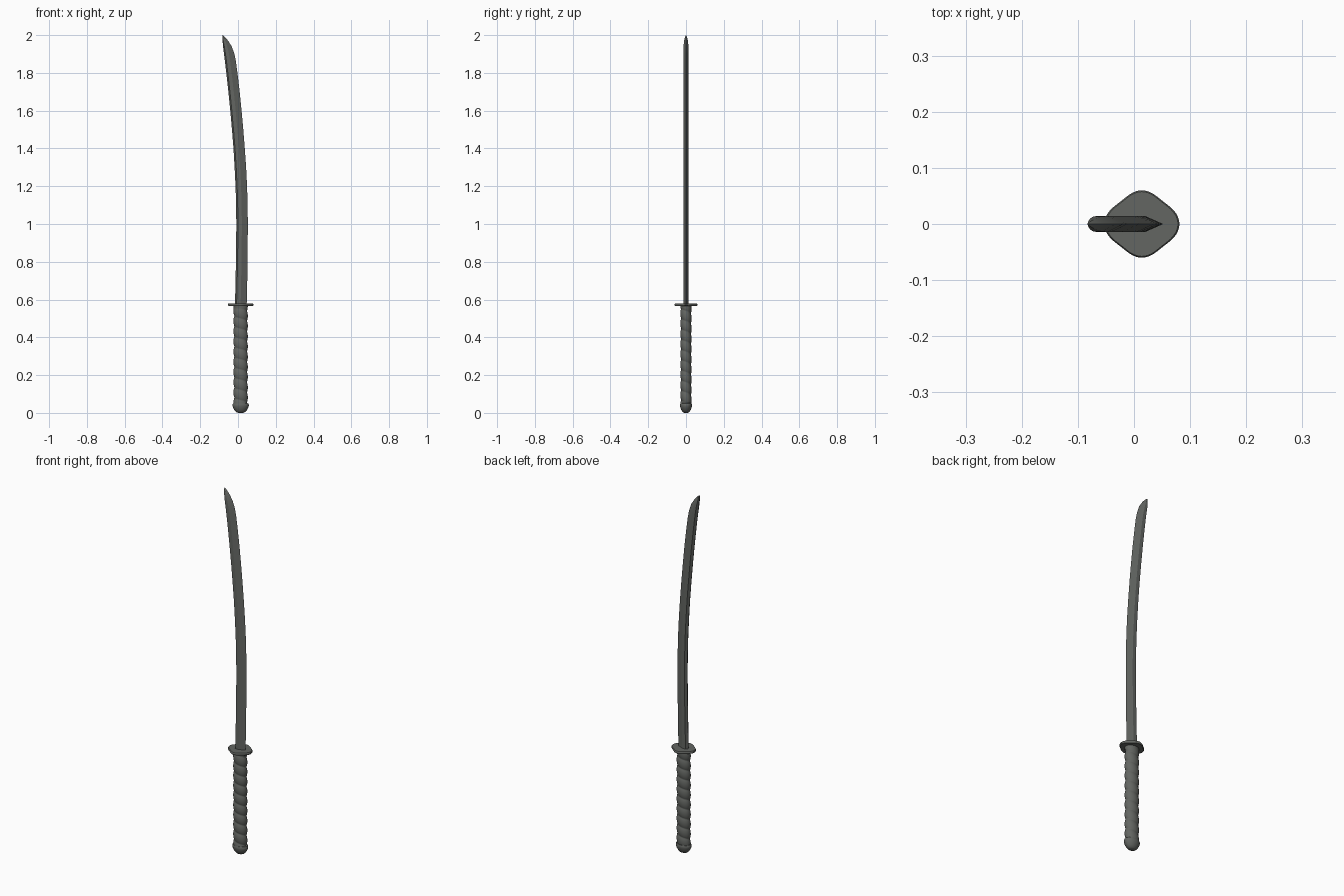
import bpy, bmesh, math

if "Cube" in bpy.data.objects:
    bpy.data.objects.remove(bpy.data.objects["Cube"])

CX = 0.014  # handle axis


def material(name, rgb):
    m = bpy.data.materials.new(name)
    m.diffuse_color = (*rgb, 1)
    m.use_nodes = True
    m.node_tree.nodes["Principled BSDF"].inputs["Base Color"].default_value = m.diffuse_color
    return m


steel = material("dark grey steel", (0.125, 0.132, 0.122))


def loft(name, rings, smooth=None):
    """Skin a stack of equal-length point rings and cap both ends."""
    bm = bmesh.new()
    loops = [[bm.verts.new(p) for p in r] for r in rings]
    n = len(loops[0])
    for a, b in zip(loops, loops[1:]):
        for i in range(n):
            j = (i + 1) % n
            bm.faces.new((a[i], a[j], b[j], b[i]))
    bm.faces.new(loops[0][::-1])
    bm.faces.new(loops[-1])
    bmesh.ops.recalc_face_normals(bm, faces=bm.faces)
    me = bpy.data.meshes.new(name)
    bm.to_mesh(me)
    bm.free()
    me.materials.append(steel)
    ob = bpy.data.objects.new(name, me)
    bpy.context.collection.objects.link(ob)
    if smooth:
        bpy.ops.object.select_all(action='DESELECT')
        ob.select_set(True)
        bpy.context.view_layer.objects.active = ob
        bpy.ops.object.shade_smooth_by_angle(angle=math.radians(smooth))
    return ob


def ellipse(rx, ry, z, n=40):
    return [(CX + rx * math.cos(2 * math.pi * i / n),
             ry * math.sin(2 * math.pi * i / n), z) for i in range(n)]


# Blade: height, spine x, cutting edge x, half thickness
stations = [
    (0.57, -0.016, 0.046, 0.014), (0.70, -0.013, 0.049, 0.014),
    (0.85, -0.010, 0.051, 0.014), (1.00, -0.009, 0.052, 0.014),
    (1.10, -0.010, 0.051, 0.014), (1.20, -0.013, 0.048, 0.014),
    (1.30, -0.018, 0.043, 0.014), (1.40, -0.024, 0.036, 0.014),
    (1.50, -0.032, 0.028, 0.014), (1.60, -0.041, 0.019, 0.014),
    (1.70, -0.051, 0.009, 0.014), (1.80, -0.062, -0.003, 0.014),
    (1.86, -0.069, -0.011, 0.014), (1.90, -0.074, -0.019, 0.014),
    (1.94, -0.079, -0.033, 0.0135), (1.97, -0.082, -0.052, 0.010),
    (1.988, -0.083, -0.067, 0.006), (2.00, -0.083, -0.081, 0.001)]
rings = []
for z, s, e, t in stations:
    w = e - s
    chamfer, bevel = s + w * 0.14, e - w * 0.52
    rings.append([(s, 0, z), (chamfer, -t, z), (bevel, -t, z), (e, 0, z),
                  (bevel, t, z), (chamfer, t, z)])
loft("blade", rings, 12)

# Guard: four-lobed plate with softened rim
rings = []
for z, k in ((0.567, 0.96), (0.570, 1), (0.577, 1), (0.580, 0.96)):
    ring = []
    for i in range(64):
        a = 2 * math.pi * i / 64
        r = (0.0595 + 0.004 * math.cos(4 * a) + 0.0035 * math.cos(2 * a)) * k
        ring.append((CX + r * math.cos(a), r * math.sin(a), z))
    rings.append(ring)
loft("guard", rings, 40)

# Grip: oval core with a spiral wrap pressed into its surface
PITCH, Z0, Z1, STEPS, SIDES = 0.054, 0.04, 0.568, 150, 40
rings = []
for k in range(STEPS + 1):
    z = Z0 + (Z1 - Z0) * k / STEPS
    ring = []
    for i in range(SIDES):
        a = 2 * math.pi * i / SIDES
        bulge = abs(math.sin(math.pi * (z / PITCH + i / SIDES))) ** 0.6
        d = 0.006 * (1 - bulge)
        ring.append((CX + (0.038 - d) * math.cos(a), (0.030 - d) * math.sin(a), z))
    rings.append(ring)
loft("wrapped_grip", rings, 50)

# Collar under the guard
loft("grip_collar", [ellipse(0.037, 0.029, 0.552), ellipse(0.038, 0.030, 0.568)], 40)

# Pommel: rounded oval cap
profile = [(0.30, 0.0), (0.52, 0.004), (0.74, 0.013), (0.90, 0.025),
           (1.0, 0.036), (1.0, 0.044), (0.93, 0.050), (0.80, 0.052)]
loft("pommel", [ellipse(0.043 * k, 0.032 * k, z) for k, z in profile], 40)
